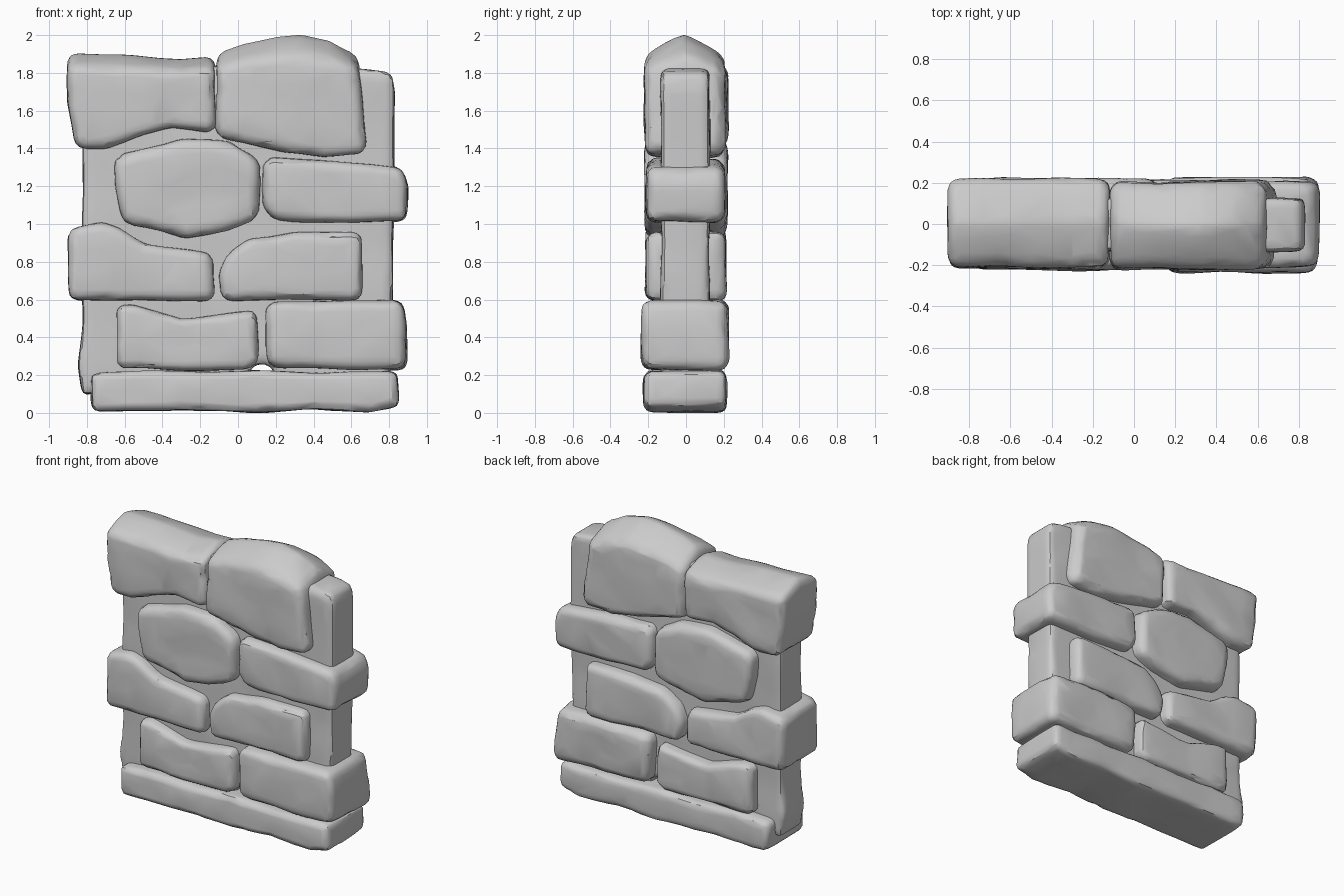
import bpy, bmesh
from mathutils import Vector, noise

if "Cube" in bpy.data.objects:
    bpy.data.objects.remove(bpy.data.objects["Cube"])


def apply(ob, kind, **settings):
    mod = ob.modifiers.new(kind, kind)
    for key, value in settings.items():
        setattr(mod, key, value)
    bpy.ops.object.modifier_apply(modifier=mod.name)


def rock(name, outline, y0, y1, bevel=0.035, crown=0.0, chip=0.07, bulge=0.012, keep=0.12):
    # Prism from the front outline
    bm = bmesh.new()
    face = bm.faces.new([bm.verts.new((x, y0, z)) for x, z in outline])
    out = bmesh.ops.extrude_face_region(bm, geom=[face])
    bmesh.ops.translate(bm, vec=(0, y1 - y0, 0),
                        verts=[v for v in out["geom"] if isinstance(v, bmesh.types.BMVert)])
    bmesh.ops.recalc_face_normals(bm, faces=bm.faces)
    me = bpy.data.meshes.new(name)
    bm.to_mesh(me)
    bm.free()
    ob = bpy.data.objects.new(name, me)
    bpy.context.collection.objects.link(ob)
    bpy.ops.object.select_all(action='DESELECT')
    bpy.context.view_layer.objects.active = ob
    ob.select_set(True)
    # Worn edges and an even surface to carve
    apply(ob, 'BEVEL', width=bevel, segments=2, limit_method='ANGLE', angle_limit=0.6)
    apply(ob, 'REMESH', mode='VOXEL', voxel_size=0.022)
    apply(ob, 'SMOOTH', factor=0.5, iterations=3)
    # Hand-hewn undulation, chipped edges, sloping crown
    mid, half = (y0 + y1) / 2, (y1 - y0) / 2
    zs = [p[1] for p in outline]
    low, high = min(zs), max(zs)
    moves = []
    for v in ob.data.vertices:
        n, p = v.normal, v.co
        edge = 1 - max(abs(c) for c in n)
        d = bulge * noise.noise(p * 4) + 0.004
        d -= edge * chip * max(0, noise.noise(p * 9 + Vector((3, 7, 1))))
        shift = n * d
        shift.z -= crown * abs((p.y - mid) / half) ** 1.3 * max(0, (p.z - low) / (high - low)) ** 2
        moves.append(p + shift)
    for v, p in zip(ob.data.vertices, moves):
        v.co = p
        v.co.z = max(0, v.co.z)
    apply(ob, 'DECIMATE', ratio=keep)
    bpy.ops.object.shade_smooth_by_angle(angle=0.5)
    return ob


# Recessed mortar core
rock("mortar_core", [(-.82, .1), (-.845, .25), (-.82, .5), (-.82, 1.8), (-.5, 1.82), (.3, 1.85),
                     (.81, 1.8), (.83, 1.7), (.82, .9), (.8, .16), (.22, .16), (.17, .26),
                     (.08, .26), (.04, .16), (-.7, .16), (-.78, .1)],
     -.13, .12, bevel=.06, chip=.01, bulge=.008)

# Foundation slab
rock("foundation_stone", [(-.78, .21), (-.5, .225), (-.2, .21), (.1, .225), (.45, .21), (.84, .22),
                          (.85, .04), (.7, .01), (.4, .02), (.1, .005), (-.3, .02), (-.77, .01)],
     -.22, .21, bevel=.025, chip=.05, bulge=.008)

# Lower course
rock("lower_left_stone", [(-.64, .57), (-.55, .57), (-.3, .495), (-.1, .51), (.1, .54),
                          (.105, .26), (.04, .23), (-.64, .235)], -.205, .205, bevel=.03)
rock("lower_right_stone", [(.14, .57), (.2, .59), (.87, .59), (.885, .45), (.89, .23), (.16, .24)],
     -.23, .22, bevel=.04)

# Second course
rock("second_left_stone", [(-.9, .97), (-.72, 1.0), (-.63, .97), (-.5, .895), (-.13, .84),
                           (-.13, .6), (-.89, .6)], -.21, .205)
rock("second_right_stone", [(-.105, .74), (-.06, .84), (.06, .92), (.3, .95), (.66, .955),
                            (.65, .6), (-.08, .6)], -.205, .205)

# Third course
rock("third_left_stone", [(-.65, 1.36), (-.5, 1.4), (-.3, 1.45), (-.05, 1.43), (.11, 1.34),
                          (.11, 1.03), (-.05, .97), (-.28, .93), (-.6, 1.01), (-.645, 1.2)],
     -.215, .215, bevel=.04)
rock("third_right_stone", [(.14, 1.35), (.4, 1.34), (.87, 1.295), (.9, 1.2), (.89, 1.015),
                           (.5, 1.01), (.18, 1.025), (.135, 1.1)], -.205, .2)

# Top course
rock("top_left_stone", [(-.9, 1.9), (-.5, 1.885), (-.3, 1.87), (-.125, 1.885), (-.125, 1.49),
                        (-.35, 1.51), (-.5, 1.47), (-.7, 1.4), (-.86, 1.4), (-.9, 1.65)],
     -.205, .215, bevel=.04, crown=.07)
rock("top_right_stone", [(-.11, 1.9), (.02, 1.95), (.2, 1.985), (.34, 2.0), (.48, 1.97), (.63, 1.89),
                         (.66, 1.6), (.685, 1.38), (.45, 1.355), (.25, 1.38), (-.11, 1.47)],
     -.215, .2, bevel=.04, crown=.11)
